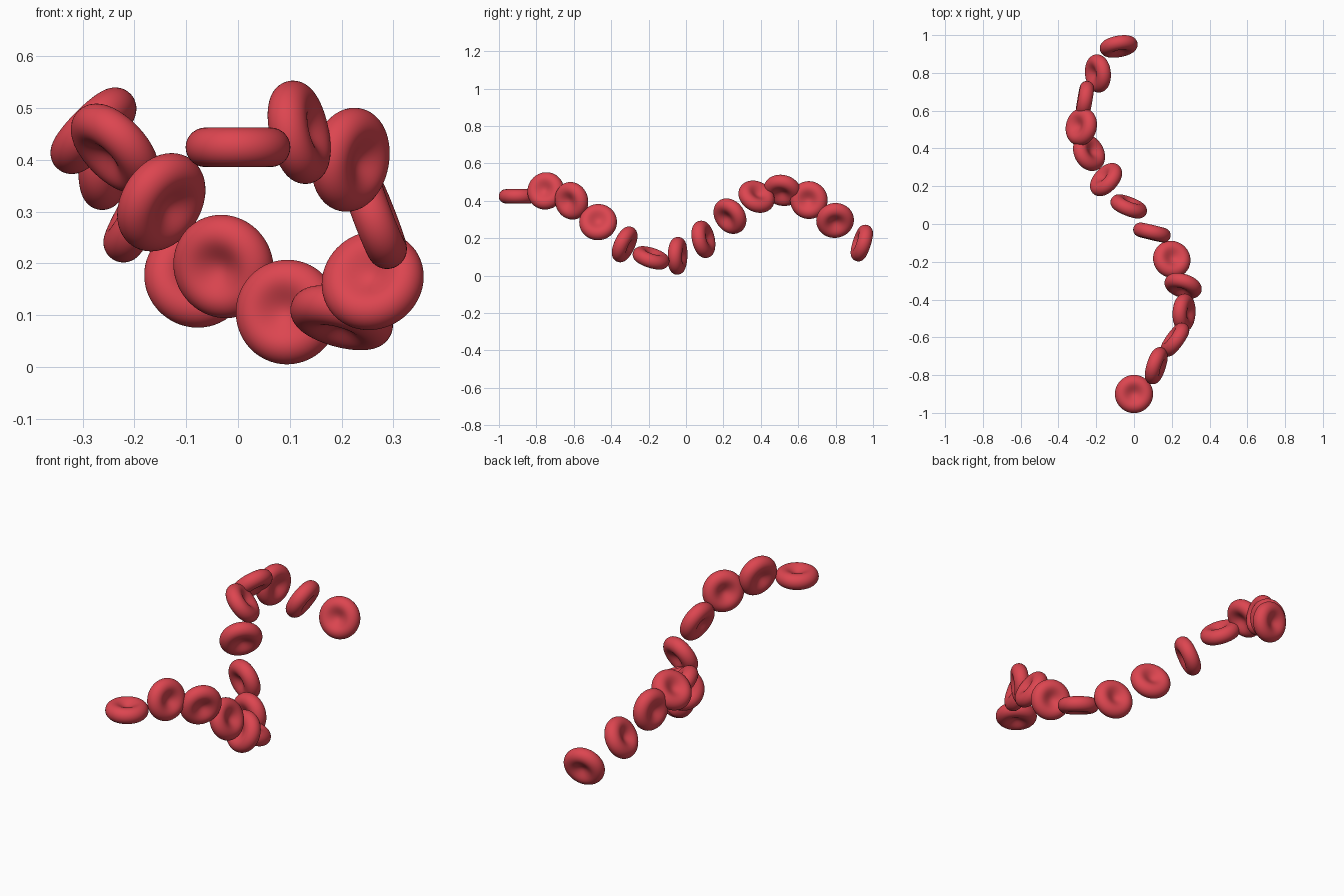
import bpy
import bmesh
import math
from mathutils import Vector

cube = bpy.data.objects.get("Cube")
if cube:
    bpy.data.objects.remove(cube, do_unlink=True)

RING = 0.063      # radius of the thickest circle
RIM = 0.038       # radius of the rounded rim
DIMPLE = 0.017    # half thickness at the middle

# Single red colour
red = bpy.data.materials.new("cell_red")
red.use_nodes = True
colour = (0.72, 0.06, 0.08, 1)
red.diffuse_color = colour
red.node_tree.nodes["Principled BSDF"].inputs["Base Color"].default_value = colour


def half_profile(steps=12):
    """Upper half of the section, from the middle out to the rim."""
    points = []
    for i in range(steps):
        t = i / steps
        blend = (1 - math.cos(math.pi * t)) / 2
        points.append((RING * t, DIMPLE + (RIM - DIMPLE) * blend))
    for i in range(steps + 1):
        a = math.pi / 2 * (1 - i / steps)
        points.append((RING + RIM * math.cos(a), RIM * math.sin(a)))
    return points


def make_cell_mesh():
    """Biconcave disc turned around the z axis."""
    upper = half_profile()
    section = upper + [(r, -z) for r, z in reversed(upper[:-1])]
    bm = bmesh.new()
    verts = [bm.verts.new((r, 0, z)) for r, z in section]
    edges = [bm.edges.new(pair) for pair in zip(verts, verts[1:])]
    bmesh.ops.spin(bm, geom=verts + edges, cent=(0, 0, 0), axis=(0, 0, 1),
                   angle=math.tau, steps=56, use_duplicate=False)
    bmesh.ops.remove_doubles(bm, verts=bm.verts, dist=0.0001)
    bmesh.ops.recalc_face_normals(bm, faces=bm.faces)
    for face in bm.faces:
        face.smooth = True
    mesh = bpy.data.meshes.new("cell")
    bm.to_mesh(mesh)
    bm.free()
    mesh.materials.append(red)
    return mesh


# Centre and facing direction of each disc, front to back
cells = [
    ((0, -0.9, 0.424), (0, 0, 1)),
    ((0.118, -0.75, 0.453), (0.93, -0.3, 0.2)),
    ((0.217, -0.612, 0.4), (0.8, -0.58, -0.15)),
    ((0.265, -0.47, 0.286), (0.93, -0.05, 0.36)),
    ((0.26, -0.328, 0.167), (-0.28, -0.87, 0.4)),
    ((0.2, -0.187, 0.095), (0.25, 0.3, 0.92)),
    ((0.095, -0.045, 0.106), (-0.23, -0.97, 0.03)),
    ((-0.028, 0.093, 0.194), (-0.36, -0.91, -0.2)),
    ((-0.148, 0.235, 0.318), (0.66, -0.61, -0.43)),
    ((-0.238, 0.377, 0.422), (0.67, 0.37, 0.64)),
    ((-0.279, 0.515, 0.456), (-0.7, 0.18, 0.69)),
    ((-0.26, 0.657, 0.404), (0.98, -0.17, -0.03)),
    ((-0.191, 0.797, 0.295), (0.87, 0.08, -0.48)),
    ((-0.081, 0.94, 0.174), (0.17, -0.94, 0.3)),
]

cell_mesh = make_cell_mesh()
for number, (centre, facing) in enumerate(cells, 1):
    cell = bpy.data.objects.new(f"blood_cell_{number}", cell_mesh)
    cell.location = centre
    cell.rotation_euler = Vector(facing).to_track_quat("Z", "Y").to_euler()
    bpy.context.collection.objects.link(cell)
